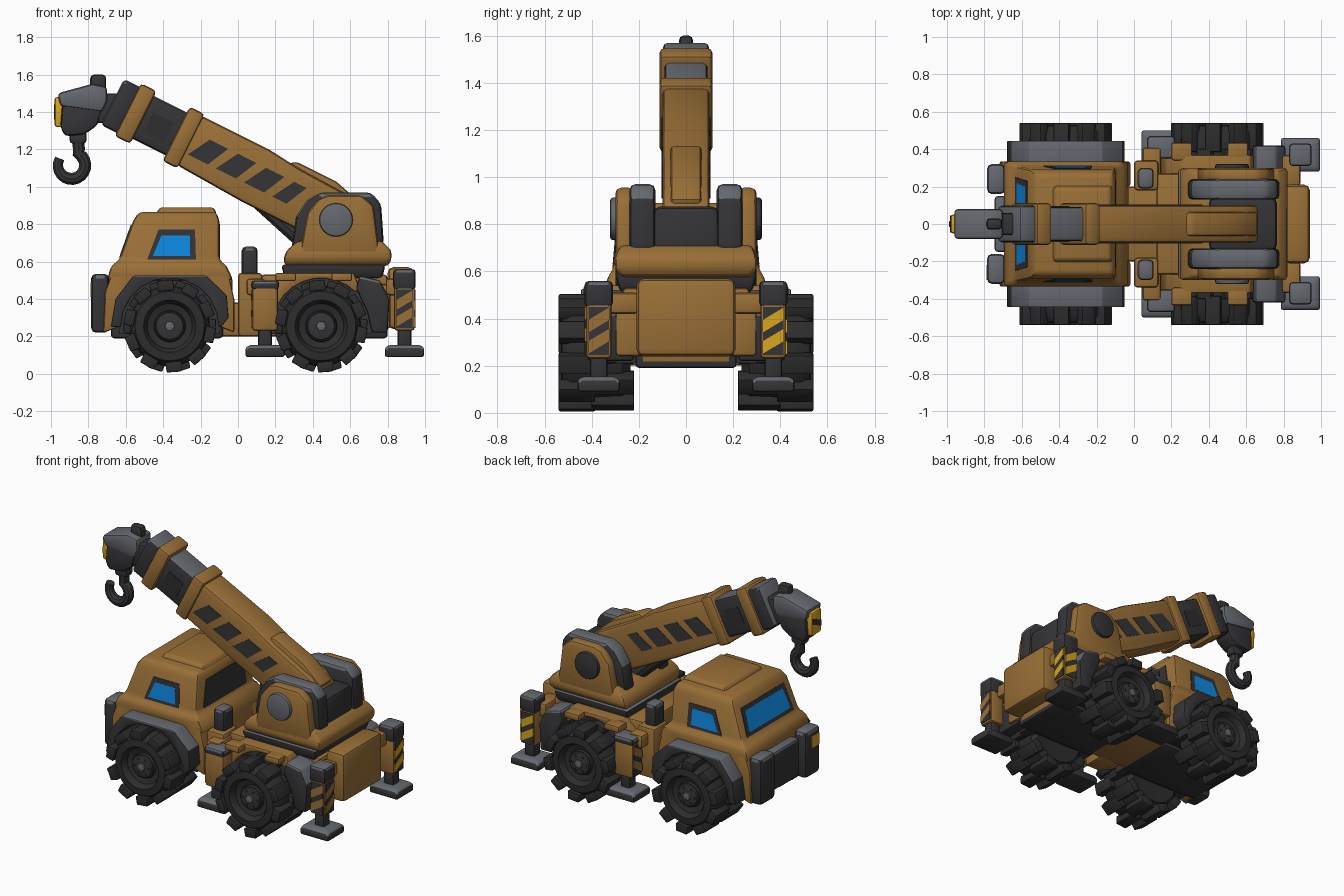
import bpy, bmesh
from math import sin, cos, pi, radians, atan
from mathutils import Matrix, Vector

cube = bpy.data.objects.get("Cube")
if cube:
    bpy.data.objects.remove(cube, do_unlink=True)


def material(name, r, g, b):
    m = bpy.data.materials.new(name)
    m.use_nodes = True
    m.diffuse_color = (r, g, b, 1)
    bsdf = next(n for n in m.node_tree.nodes if n.type == 'BSDF_PRINCIPLED')
    bsdf.inputs["Base Color"].default_value = (r, g, b, 1)
    bsdf.inputs["Roughness"].default_value = 0.7
    return m


BROWN = material("ochre paint", .32, .16, .038)
DARK = material("dark metal", .035, .035, .038)
GREY = material("worn grey metal", .13, .14, .16)
TYRE = material("tyre rubber", .026, .026, .026)
BLUE = material("blue glass", .004, .25, .76)
YELLOW = material("yellow paint", .68, .38, .015)
METAL = (DARK, GREY)      # dark sides, worn grey upper faces
SIDES = (("left", 1), ("right", -1))


def finish(name, bm, mats, bevel=0, matrix=None):
    """Bevel the mesh, place it and colour it by face direction."""
    bmesh.ops.recalc_face_normals(bm, faces=bm.faces)
    if bevel:
        edges = [e for e in bm.edges if e.calc_face_angle(0) > radians(28)]
        bmesh.ops.bevel(bm, geom=edges, offset=bevel, segments=2, profile=.5,
                        affect='EDGES', clamp_overlap=True)
    if matrix:
        bm.transform(matrix)
    bm.normal_update()
    mats = mats if isinstance(mats, tuple) else (mats,)
    if len(mats) > 1:
        for f in bm.faces:
            f.material_index = int(f.normal.z > .35)
    me = bpy.data.meshes.new(name)
    bm.to_mesh(me)
    bm.free()
    for m in mats:
        me.materials.append(m)
    ob = bpy.data.objects.new(name, me)
    bpy.context.collection.objects.link(ob)


def skin(rings, bm=None):
    """Join equal rings of points into a closed solid."""
    bm = bm or bmesh.new()
    vs = [[bm.verts.new(p) for p in r] for r in rings]
    n = len(rings[0])
    for a, b in zip(vs, vs[1:]):
        for i in range(n):
            bm.faces.new((a[i], a[(i + 1) % n], b[(i + 1) % n], b[i]))
    bm.faces.new(vs[0])
    bm.faces.new(vs[-1])
    return bm


def prism(name, pts, y0, y1, mats, bevel=.015, matrix=None):
    finish(name, skin([[(x, y, z) for x, z in pts] for y in (y0, y1)]), mats, bevel, matrix)


def box(name, x0, x1, y0, y1, z0, z1, mats, bevel=.018, matrix=None):
    prism(name, [(x0, z0), (x1, z0), (x1, z1), (x0, z1)], y0, y1, mats, bevel, matrix)


def loft(name, levels, mats, bevel=.02, cy=0):
    rings = [[(a, cy - h, z), (b, cy - h, z), (b, cy + h, z), (a, cy + h, z)] for z, a, b, h in levels]
    finish(name, skin(rings), mats, bevel)


def plate(name, pts, mat, half=.003):
    p = [Vector(q) for q in pts]
    n = (p[1] - p[0]).cross(p[2] - p[0]).normalized() * half
    finish(name, skin([[q - n for q in p], [q + n for q in p]]), mat)


def pair(maker, name, first, y0, y1, *rest):
    for side, s in SIDES:
        maker(side + "_" + name, *first, s * y0, s * y1, *rest)


def arch(cx, r, a0, a1, n=10):
    angles = [radians(a0 + (a1 - a0) * i / n) for i in range(n + 1)]
    return [(cx + r * cos(a), .25 + r * sin(a)) for a in angles]


def tube(name, pts, radius, mat, radii):
    cu = bpy.data.curves.new(name, 'CURVE')
    cu.dimensions, cu.bevel_depth, cu.bevel_resolution, cu.use_fill_caps = '3D', radius, 3, True
    sp = cu.splines.new('POLY')
    sp.points.add(len(pts) - 1)
    for point, (x, y, z), r in zip(sp.points, pts, radii):
        point.co, point.radius = (x, y, z, 1), r
    ob = bpy.data.objects.new(name, cu)
    bpy.context.collection.objects.link(ob)
    cu.materials.append(mat)
    bpy.ops.object.select_all(action='DESELECT')
    ob.select_set(True)
    bpy.context.view_layer.objects.active = ob
    bpy.ops.object.convert(target='MESH')


def disc(name, x, z, r, y0, y1, mat, n=24, bevel=.012):
    pts = [(x + r * cos(2 * pi * i / n), z + r * sin(2 * pi * i / n)) for i in range(n)]
    prism(name, pts, y0, y1, mat, bevel)


# Wheels: turned tyre, two rows of chunky lugs, hub, bolts and dark well
TYRE_PROFILE = [(.10, .24), (.18, .235), (.21, .27), (.215, .38), (.21, .49), (.185, .525),
                (.14, .53), (.13, .515), (.12, .49), (.085, .48), (.08, .495)]
LUG = [(-.045, .19), (.045, .19), (.04, .246), (-.04, .246)]
for axle, cx in (("front", -.365), ("rear", .445)):
    for side, s in SIDES:
        name = side + "_" + axle
        rings = [[(cx + r * cos(2 * pi * i / 32), s * y, .255 + r * sin(2 * pi * i / 32))
                  for i in range(32)] for r, y in TYRE_PROFILE]
        finish(name + "_tyre", skin(rings), TYRE)
        bm = bmesh.new()
        for ya, yb, turn in ((.385, .54, .1), (.22, .4, .3)):
            for k in range(10):
                a = pi / 5 * k + turn
                skin([[(cx + u * cos(a) - v * sin(a), s * y, .255 + u * sin(a) + v * cos(a))
                       for u, v in LUG] for y in (ya, yb)], bm)
        finish(name + "_treads", bm, TYRE, .006)
        disc(name + "_hub", cx, .255, .075, s * .47, s * .51, DARK)
        disc(name + "_hub_nut", cx, .255, .028, s * .5, s * .522, GREY, 6, .004)
        for k in range(6):
            disc(name + "_bolt", cx + .054 * cos(k * pi / 3), .255 + .054 * sin(k * pi / 3), .009,
                 s * .5, s * .516, DARK, 6, 0)
        prism(name + "_well", arch(cx, .272, -8, 188, 16), s * .19, s * .3, DARK, 0)

# Chassis
box("chassis_beam", -.66, .8, -.2, .2, .2, .38, BROWN)
box("front_underside", -.68, -.08, -.215, .215, .19, .32, DARK)
box("rear_underside", .2, .8, -.215, .215, .19, .3, DARK)
box("rear_body", .12, .8, -.27, .27, .36, .53, BROWN)
box("rear_counterweight", .8, .94, -.21, .21, .24, .57, BROWN, .03)
pair(box, "tail_block", (.7, .815), .16, .3, .24, .48, BROWN)

# Cab
loft("cab", [(.5, -.7, -.025, .335), (.575, -.68, -.06, .335), (.61, -.635, -.1, .308),
             (.82, -.56, -.1, .29), (.865, -.53, -.115, .265)], BROWN, .02)
loft("roof_hatch", [(.85, -.44, -.11, .21), (.89, -.42, -.13, .19)], BROWN, .015)
box("cab_core", -.69, -.03, -.21, .21, .24, .52, BROWN)
pair(prism, "cab_side", ([(-.72, .22), (-.71, .44), (-.66, .575), (-.06, .575), (-.02, .4), (-.02, .22)]
                         + arch(-.365, .27, 0, 180),), .2, .335, BROWN, .012)
pair(prism, "front_fender", ([(-.68, .25), (-.655, .4), (-.56, .525), (-.17, .525), (-.06, .42),
                              (-.05, .3), (-.09, .25)] + arch(-.365, .262, 0, 180),), .3, .445, METAL, .012)
box("front_bumper", -.745, -.67, -.15, .15, .24, .5, METAL)
pair(box, "corner_bumper", (-.785, -.69), .16, .32, .22, .535, METAL, .025)
box("amber_lamp", -.789, -.78, -.3, -.22, .41, .49, YELLOW, .003)


def windscreen(hy, z0, z1):
    return [(-.635 + (z - .61) * .357, y, z) for z, y in ((z0, -hy), (z0, hy), (z1, hy - .02), (z1, -hy + .02))]


plate("windscreen_frame", windscreen(.25, .62, .795), DARK, .004)
plate("windscreen", windscreen(.22, .642, .77), BLUE, .0049)
plate("rear_window", [(-.1, y, z) for y, z in ((-.23, .615), (.23, .615), (.2, .8), (-.2, .8))], DARK, .004)
for side, s in SIDES:
    for part, mat, half, pts in (
            ("frame", DARK, .0042, ((-.485, .612), (-.225, .612), (-.23, .77), (-.425, .77))),
            ("glass", BLUE, .0049, ((-.455, .63), (-.255, .63), (-.258, .738), (-.41, .738)))):
        plate(side + "_window_" + part, [(x, s * (.308 - (z - .61) * .086), z) for x, z in pts], mat, half)

# Rear fenders with tabs, mud guards and mid posts
pair(prism, "rear_fender", ([(.14, .25), (.17, .46), (.26, .54), (.62, .54), (.65, .46)]
                            + arch(.445, .26, 45, 180),), .2, .37, BROWN, .012)
for x in (.2, .5):
    pair(box, "fender_tab", (x, x + .11), .34, .435, .495, .54, BROWN, .012)
pair(prism, "mud_guard", ([(.69, .33), (.63, .46), (.65, .525), (.76, .5), (.81, .4), (.8, .22),
                           (.715, .22)],), .22, .42, METAL)
pair(box, "mid_post", (.0, .13), .18, .34, .2, .54, BROWN)
pair(box, "exhaust_stack", (.02, .105), .19, .3, .5, .68, METAL, .022)

# Outriggers with hazard-striped legs
for side, s in SIDES:
    for where, cx, cy, hx, z1, cap in (("front", .145, .41, .07, .45, .05), ("rear", .89, .37, .055, .45, .11)):
        name = side + "_" + where + "_outrigger"
        y = s * cy
        loft(name + "_foot", [(.09, cx - .105, cx + .105, .09), (.14, cx - .105, cx + .105, .09),
                              (.155, cx - .08, cx + .08, .065)], METAL, .012, y)
        box(name + "_piston", cx - .038, cx + .038, y - .038, y + .038, .14, .28, DARK)
        box(name + "_leg", cx - hx, cx + hx, y - .055, y + .055, .23, z1 + .02, BROWN)
        box(name + "_cap", cx - hx - .005, cx + hx + .005, y - .06, y + .06, z1, z1 + cap, METAL)
        box(name + "_arm", cx - .1, cx, s * .2, y, z1 - .03, z1 + .06, BROWN)
        rear = where == "rear"
        ends = cx + (hx if rear else -hx)
        faces = [("end", lambda u, v: (ends, y + u, v))]
        if rear:
            faces.append(("side", lambda u, v: (cx - s * u, y + s * .055, v)))
        for face, place in faces:
            panel = ((-.044, .245), (.044, .245), (.044, .45), (-.044, .45))
            plate(name + "_" + face + "_panel", [place(u, v) for u, v in panel], DARK)
            for z in (.25, .34):
                band = ((-.046, z), (.046, z + .055), (.046, z + .108), (-.046, z + .053))
                plate(name + "_" + face + "_stripe", [place(u, v) for u, v in band],
                      YELLOW if rear and s > 0 else BROWN, .0045)

# Turntable and turret
loft("turntable_ring", [(.51, .25, .77, .28), (.585, .23, .79, .3)], METAL, .02)
loft("turret_base", [(.575, .26, .8, .27), (.605, .24, .82, .3), (.66, .26, .82, .3),
                     (.71, .32, .77, .28)], BROWN, .02)
box("turret_core", .4, .765, -.14, .14, .62, .875, DARK, .03)
pair(prism, "turret_cheek", ([(.325, .62), (.37, .86), (.43, .935), (.48, .955), (.66, .955),
                              (.725, .9), (.76, .62)],), .22, .3, BROWN, .025)
pair(prism, "turret_rail", ([(.285, .66), (.31, .84), (.37, .93), (.44, .97), (.71, .97), (.765, .91),
                             (.78, .69), (.7, .64)],), .13, .24, METAL, .025)
disc("left_pivot_cap", .524, .823, .09, .28, .322, DARK)
disc("right_pivot_cap", .524, .823, .09, -.28, -.322, GREY)
tube("lift_piston", [(.4, 0, .66), (.08, 0, .95)], .045, DARK, (1, 1))

# Telescopic boom, built along its own axis and tilted
TILT = Matrix.Translation((.5, 0, .865)) @ Matrix.Rotation(atan(.5), 4, 'Y')
prism("main_boom", [(-.86, .15), (-.86, -.145), (-.45, -.165), (0, -.165), (.15, -.1), (.15, .08),
                    (.05, .12), (-.25, .13), (-.45, .15)], -.1, .1, BROWN, .025, TILT)
prism("boom_top_cover", [(-.33, .12), (-.29, .157), (-.05, .157), (.13, .11), (.12, .04), (-.3, .05)],
      -.065, .065, BROWN, .018, TILT)
box("inner_boom", -1.25, -.8, -.092, .092, -.125, .13, METAL, .025, TILT)
box("main_collar", -.93, -.84, -.112, .112, -.16, .165, BROWN, .02, TILT)
box("tip_collar", -1.22, -1.125, -.112, .112, -.155, .16, BROWN, .02, TILT)
box("boom_tip", -1.31, -1.2, -.098, .098, -.135, .14, METAL, .02, TILT)
for side, s in SIDES:
    for k in range(4):
        u = -.735 + .168 * k
        wide = .02 if k == 3 else .055
        pts = ((u - .09, -.068), (u - .025 + wide, -.068), (u + .035 + wide, .055), (u - .02, .055))
        plate(side + "_boom_stripe", [TILT @ Vector((x, s * .1, z)) for x, z in pts], DARK)
    plate(side + "_inner_panel", [TILT @ Vector((x, s * .092, z)) for x, z in
                                  ((-1.09, -.06), (-.97, -.06), (-.97, .05), (-1.09, .05))], TYRE)

# Boom head and hook
box("head_joint", -.76, -.63, -.06, .06, 1.34, 1.5, DARK)
prism("head_top", [(-.965, 1.5), (-.78, 1.55), (-.7, 1.535), (-.7, 1.46), (-.725, 1.4), (-.95, 1.43)],
      -.08, .08, GREY, .02)
prism("head_body", [(-.94, 1.45), (-.72, 1.44), (-.75, 1.33), (-.82, 1.28), (-.925, 1.27), (-.95, 1.32)],
      -.07, .07, DARK, .02)
box("head_nose", -.98, -.92, -.05, .05, 1.32, 1.48, YELLOW, .012)
plate("head_nose_stripe", [(-.98, y, z) for y, z in ((-.045, 1.36), (.045, 1.4), (.045, 1.44), (-.045, 1.4))], DARK)
box("head_knob", -.79, -.705, -.03, .03, 1.5, 1.6, DARK, .02)
box("hook_block", -.9, -.81, -.04, .04, 1.23, 1.3, DARK)
hook = [(-.86, 0, 1.28), (-.85, 0, 1.2)]
hook += [(-.89 + .073 * cos(radians(a)), 0, 1.115 + .073 * sin(radians(a))) for a in range(60, -211, -18)]
tube("hook", hook, .034, DARK, [1 - .035 * max(0, i - 11) for i in range(len(hook))])

# Smooth shading with sharp edges kept
bpy.ops.object.select_all(action='DESELECT')
for ob in bpy.context.scene.objects:
    if ob.type == 'MESH':
        ob.select_set(True)
        bpy.context.view_layer.objects.active = ob
bpy.ops.object.shade_smooth_by_angle(angle=radians(35))
